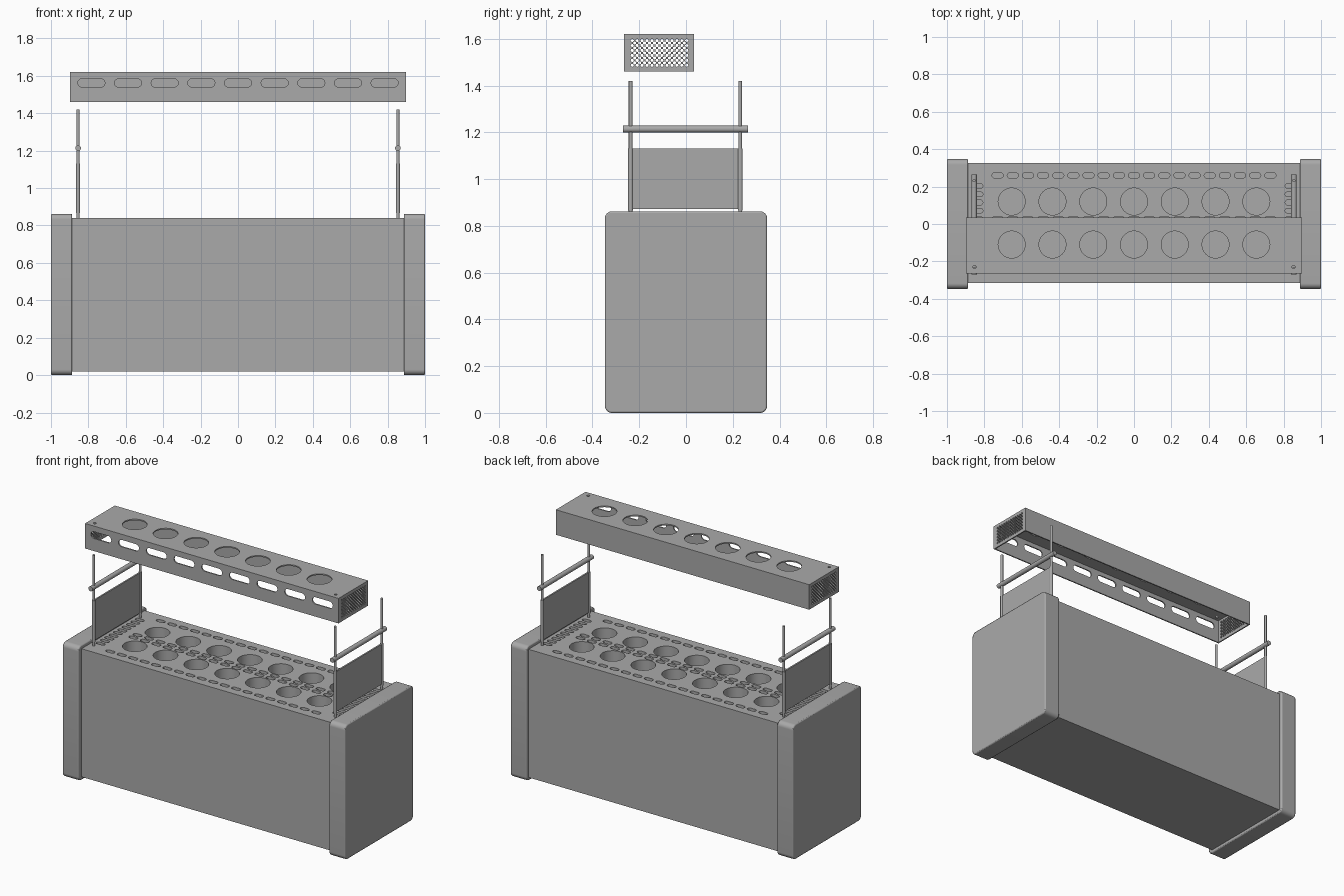
import bpy, bmesh, math
from mathutils import Matrix

cube = bpy.data.objects.get("Cube")
if cube:
    bpy.data.objects.remove(cube, do_unlink=True)

grey = bpy.data.materials.new("plain_grey")
grey.use_nodes = True
grey.diffuse_color = (0.4, 0.4, 0.4, 1)
grey.node_tree.nodes["Principled BSDF"].inputs["Base Color"].default_value = (0.4, 0.4, 0.4, 1)

# Local (u, v, depth) axes for panels lying in each plane
PLANES = {
    "xy": Matrix.Identity(4),
    "xz": Matrix.Rotation(math.pi / 2, 4, "X"),
    "yz": Matrix(((0, 0, 1, 0), (1, 0, 0, 0), (0, 1, 0, 0), (0, 0, 0, 1))),
}


def rounded(u0, u1, v0, v1, r, steps=8):
    """Outline of a rectangle with rounded corners."""
    if r == 0:
        return [(u0, v0), (u1, v0), (u1, v1), (u0, v1)]
    pts = []
    for k, (cu, cv) in enumerate([(u1 - r, v1 - r), (u0 + r, v1 - r), (u0 + r, v0 + r), (u1 - r, v0 + r)]):
        for i in range(steps + 1):
            a = (k + i / steps) * math.pi / 2
            pts.append((cu + r * math.cos(a), cv + r * math.sin(a)))
    return pts


def circle(u, v, r, n=40):
    return [(u + r * math.cos(2 * math.pi * i / n), v + r * math.sin(2 * math.pi * i / n)) for i in range(n)]


def slot(u, v, length, width):
    """Slot with round ends, long in u."""
    r = width / 2
    pts = []
    for side in (1, -1):
        for i in range(9):
            a = -math.pi / 2 + math.pi * i / 8
            pts.append((u + side * (length / 2 - r + r * math.cos(a)), v + side * r * math.sin(a)))
    return pts


def panel(name, plane, outline, low, high, holes=(), bevel=0):
    """Extrude an outline with holes between two depths."""
    curve = bpy.data.curves.new(name, "CURVE")
    curve.dimensions = "2D"
    curve.fill_mode = "BOTH"
    curve.extrude = (high - low) / 2
    for loop in [outline, *holes]:
        spline = curve.splines.new("POLY")
        spline.points.add(len(loop) - 1)
        for p, (u, v) in zip(spline.points, loop):
            p.co = (u, v, 0, 1)
        spline.use_cyclic_u = True
    helper = bpy.data.objects.new(name + "_outline", curve)
    bpy.context.collection.objects.link(helper)
    graph = bpy.context.evaluated_depsgraph_get()
    mesh = bpy.data.meshes.new_from_object(helper.evaluated_get(graph))
    bpy.data.objects.remove(helper, do_unlink=True)
    mesh.transform(PLANES[plane] @ Matrix.Translation((0, 0, (low + high) / 2)))
    bm = bmesh.new()
    bm.from_mesh(mesh)
    bmesh.ops.remove_doubles(bm, verts=bm.verts, dist=1e-5)
    if bevel:
        bmesh.ops.dissolve_limit(bm, angle_limit=0.01, verts=bm.verts, edges=bm.edges)
    bmesh.ops.recalc_face_normals(bm, faces=bm.faces)
    bm.to_mesh(mesh)
    bm.free()
    obj = bpy.data.objects.new(name, mesh)
    bpy.context.collection.objects.link(obj)
    if bevel:
        mod = obj.modifiers.new("soft_edge", "BEVEL")
        mod.width = bevel
        mod.segments = 2
        mod.angle_limit = math.radians(60)
    return finish(obj, name)


def finish(obj, name):
    obj.name = name
    obj.data.materials.clear()
    obj.data.materials.append(grey)
    bpy.ops.object.select_all(action="DESELECT")
    obj.select_set(True)
    bpy.context.view_layer.objects.active = obj
    bpy.ops.object.shade_smooth_by_angle(angle=math.radians(35))
    return obj


def rod(name, loc, r, length, along_y=False):
    bpy.ops.mesh.primitive_cylinder_add(vertices=24, radius=r, depth=length, location=loc,
                                        rotation=(math.pi / 2 if along_y else 0, 0, 0))
    return finish(bpy.context.object, name)


# Main block with two rows of wells, long vents and end vents
well_x = [0.218 * i for i in range(-3, 4)]
holes = [circle(x, y, 0.072) for x in well_x for y in (-0.11, 0.12)]
holes += [slot(0.081 * i, y, 0.06, 0.028) for i in range(-9, 10) for y in (-0.25, -0.016, 0.026, 0.26)]
holes += [slot(s * 0.838, 0.005 + 0.044 * (i - 4.5), 0.06, 0.026) for s in (-1, 1) for i in range(10)]
panel("body_block", "xy", rounded(-0.888, 0.888, -0.315, 0.325, 0), 0.03, 0.84, holes)
panel("body_floor", "xy", rounded(-0.888, 0.888, -0.315, 0.325, 0), 0.02, 0.03)

# End caps and carrying frames
for s, side in ((1, "left"), (-1, "right")):
    lo, hi = sorted((s * 0.887, s * 1.0))
    panel(side + "_end_cap", "yz", rounded(-0.347, 0.347, 0, 0.862, 0.03), lo, hi, bevel=0.006)
    x = s * 0.855
    panel(side + "_side_plate", "yz", rounded(-0.24, 0.235, 0.873, 1.13, 0), x - 0.005, x + 0.005)
    for y, end in ((-0.237, "front"), (0.232, "back")):
        rod(f"{side}_{end}_post", (x, y, 1.125), 0.008, 0.59)
        rod(f"{side}_{end}_sleeve", (x, y, 0.998), 0.0105, 0.265)
    rod(side + "_cross_bar", (x, -0.002, 1.214), 0.015, 0.535, True)

# Raised tray: top, front and back sheets, open below
T = 0.008
holes = [circle(x, -0.11, 0.072) for x in well_x]
holes += [circle(s * 0.853, -0.23, 0.009, 16) for s in (-1, 1)]
panel("tray_top", "xy", rounded(-0.897, 0.897, -0.265, 0.035, 0), 1.62 - T, 1.62, holes)
vents = [slot(0.196 * i, 1.562, 0.145, 0.044) for i in range(-4, 5)]
panel("tray_front", "xz", rounded(-0.897, 0.897, 1.46, 1.62 - T, 0), 0.265 - T, 0.265, vents)
panel("tray_back", "xz", rounded(-0.897, 0.897, 1.46, 1.62 - T, 0), -0.035, T - 0.035)

# Perforated tray ends
grille = []
for row in range(11):
    for col in range(12 - row % 2):
        grille.append(circle(-0.23 + 0.0212 * (col + (row % 2) / 2), 1.487 + 0.0106 * row, 0.0068, 12))
for s, side in ((1, "left"), (-1, "right")):
    lo, hi = sorted((s * (0.897 - T), s * 0.897))
    panel(side + "_tray_grille", "yz", rounded(T - 0.265, 0.035 - T, 1.46, 1.62 - T, 0), lo, hi, grille)
